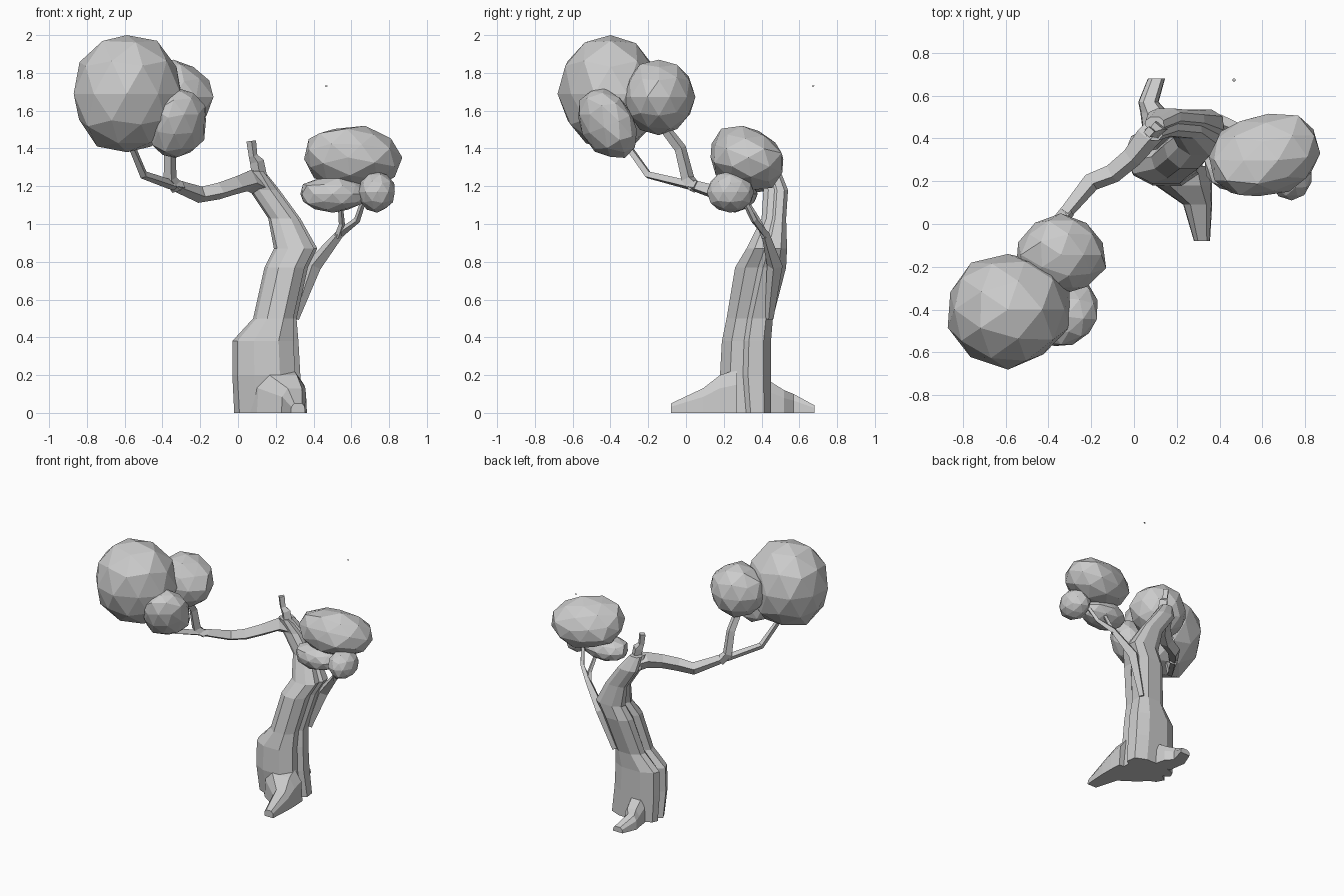
import bpy, bmesh, random
from mathutils import Vector, Euler

random.seed(4)
cube = bpy.data.objects.get("Cube")
if cube:
    bpy.data.objects.remove(cube, do_unlink=True)

grey = bpy.data.materials.new("plain_grey")
grey.use_nodes = True
grey.diffuse_color = (0.6, 0.6, 0.6, 1)
grey.node_tree.nodes["Principled BSDF"].inputs["Base Color"].default_value = (0.6, 0.6, 0.6, 1)


def finish(name, bm):
    bmesh.ops.recalc_face_normals(bm, faces=bm.faces)
    mesh = bpy.data.meshes.new(name)
    bm.to_mesh(mesh)
    bm.free()
    mesh.materials.append(grey)
    obj = bpy.data.objects.new(name, mesh)
    bpy.context.collection.objects.link(obj)


def loft(name, rings):
    """Skin a list of equal-sized point rings and cap both ends."""
    bm = bmesh.new()
    loops = [[bm.verts.new(p) for p in ring] for ring in rings]
    n = len(loops[0])
    for a, b in zip(loops, loops[1:]):
        for i in range(n):
            j = (i + 1) % n
            bm.faces.new((a[i], a[j], b[j], b[i]))
    bm.faces.new(loops[0])
    bm.faces.new(loops[-1])
    finish(name, bm)


def limb(name, path):
    """Square-section branch through (x, y, z, radius) points."""
    pts = [Vector(p[:3]) for p in path]
    rings = []
    for i, p in enumerate(pts):
        along = (pts[min(i + 1, len(pts) - 1)] - pts[max(i - 1, 0)]).normalized()
        side = along.cross(Vector((0.5, -0.8, 0.3))).normalized()
        up = side.cross(along)
        r = path[i][3]
        rings.append([p + (side * a + up * b) * r
                      for a, b in ((1, 0.6), (-0.6, 1), (-1, -0.6), (0.6, -1))])
    loft(name, rings)


def root(name, sections):
    """Wedge-shaped root from (x0, x1, y, height) slices."""
    rings = []
    for x0, x1, y, h in sections:
        w = x1 - x0
        rings.append([(x0, y, 0), (x1, y, 0), (x1 - w * 0.03, y, h * 0.65),
                      (x1 - w * 0.2, y, h), (x0 + w * 0.25, y, h), (x0 + w * 0.03, y, h * 0.65)])
    loft(name, rings)


def foliage(name, lo, hi, turn=(0, 0, 0), stretch=(1, 1, 1), power=2):
    """Faceted clump, squarer with higher power, fitted to the box from lo to hi."""
    bm = bmesh.new()
    bmesh.ops.create_icosphere(bm, subdivisions=2, radius=1)
    rot = Euler(turn).to_matrix()
    for v in bm.verts:
        p = v.co / sum(abs(c) ** power for c in v.co) ** (1 / power)
        p *= random.uniform(0.95, 1.05)
        v.co = rot @ Vector(a * b for a, b in zip(p, stretch))
    for k in range(3):
        vals = [v.co[k] for v in bm.verts]
        low, size = min(vals), max(vals) - min(vals)
        for v in bm.verts:
            v.co[k] = lo[k] + (v.co[k] - low) / size * (hi[k] - lo[k])
    finish(name, bm)


# Trunk: grooved section, fitted to x0, x1, y0, y1 at each height
section = [(-.35, -1), (.4, -1), (.85, -.6), (.82, -.1), (1, .1), (.95, .7), (.5, 1),
           (-.4, 1), (-.9, .7), (-1, .35), (-.75, .1), (-1, -.2), (-.85, -.65)]
levels = [(-.02, .35, .21, .45, 0), (-.03, .33, .18, .45, .2), (-.03, .32, .19, .45, .38),
          (.08, .31, .215, .46, .5), (.14, .37, .26, .53, .77), (.19, .42, .32, .535, .87),
          (.16, .33, .40, .53, 1.03), (.06, .22, .41, .54, 1.18), (.05, .14, .39, .50, 1.28)]
loft("trunk", [[((a + b) / 2 + u * (b - a) / 2, (c + d) / 2 + v * (d - c) / 2, z)
                for u, v in section] for a, b, c, d, z in levels])

# Roots
root("front_root", [(.03, .36, .27, .23), (.1, .365, .18, .2), (.23, .365, .09, .13), (.28, .355, -.08, .05)])
root("back_root", [(.04, .18, .44, .17), (.03, .16, .52, .12), (.02, .115, .57, .1), (.065, .145, .68, .04)])

# Branches on the model's right
limb("right_branch", [(.13, .47, 1.2, .05), (.06, .4, 1.23, .05), (-.01, .31, 1.205, .042),
                      (-.1, .235, 1.175, .04), (-.2, .195, 1.155, .038), (-.32, .05, 1.2, .028)])
limb("right_inner_fork", [(-.32, .05, 1.19, .032), (-.36, .01, 1.24, .03),
                          (-.36, -.03, 1.4, .027), (-.36, -.13, 1.53, .024)])
limb("right_outer_fork", [(-.3, .06, 1.2, .025), (-.36, 0, 1.21, .022), (-.5, -.2, 1.26, .02),
                          (-.57, -.32, 1.43, .016)])
limb("stub", [(.12, .44, 1.22, .035), (.1, .44, 1.33, .032), (.08, .43, 1.36, .02), (.07, .43, 1.44, .022)])

# Branches on the model's left
limb("left_branch", [(.3, .44, .5, .02), (.4, .47, .78, .036), (.54, .42, .95, .02),
                     (.63, .36, 1.02, .015), (.67, .3, 1.14, .012)])
limb("left_twig", [(.53, .42, .93, .018), (.55, .39, 1.0, .014), (.54, .32, 1.12, .011)])

# Foliage clumps
foliage("right_large_foliage", (-.87, -.68, 1.38), (-.3, -.14, 2.0))
foliage("right_back_foliage", (-.55, -.33, 1.47), (-.13, .05, 1.87), power=1.85)
foliage("right_low_foliage", (-.48, -.57, 1.35), (-.17, -.26, 1.72), (.4, -.2, .6), (1, .75, 1.25))
foliage("left_large_foliage", (.35, .13, 1.18), (.87, .515, 1.52), (-.4, .08, .25), (1.45, 1.1, .9), 2.4)
foliage("left_low_foliage", (.33, .14, 1.06), (.68, .38, 1.25))
foliage("left_side_foliage", (.64, .11, 1.06), (.83, .36, 1.28))

# Loose leaf speck
foliage("loose_leaf", (.46, .665, 1.728), (.475, .68, 1.734))
